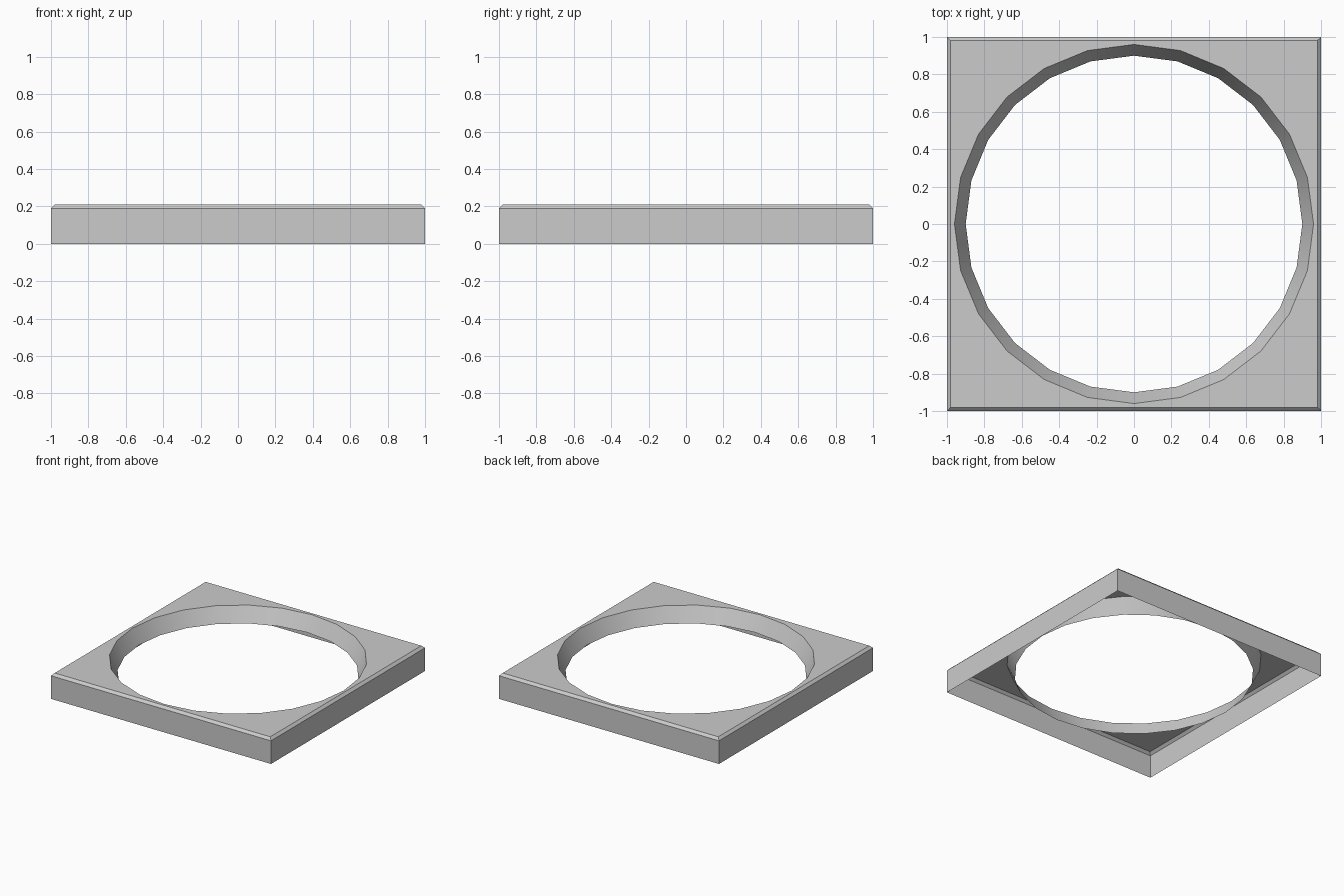
import bpy, bmesh, math

if "Cube" in bpy.data.objects:
    bpy.data.objects.remove(bpy.data.objects["Cube"])

SIDES = 24
bm = bmesh.new()


def loop(points, z):
    """Closed ring of vertices at height z."""
    return [bm.verts.new((x, y, z)) for x, y in points]


def square(half):
    return [(-half, -half), (half, -half), (half, half), (-half, half)]


def circle(r):
    return [(r * math.cos(2 * math.pi * i / SIDES), r * math.sin(2 * math.pi * i / SIDES))
            for i in range(SIDES)]


def skin(a, b):
    """Quads between two matching rings."""
    n = len(a)
    for i in range(n):
        j = (i + 1) % n
        bm.faces.new((a[i], a[j], b[j], b[i]))


# Open-bottomed outer walls with a chamfered top edge
base = loop(square(1.0), 0)
shoulder = loop(square(1.0), 0.19)
rim = loop(square(0.98), 0.21)
skin(base, shoulder)
skin(shoulder, rim)

# Tapered collar hanging from the round opening
collar_top = loop(circle(0.96), 0.21)
collar_low = loop(circle(0.90), 0.087)
skin(collar_top, collar_low)

# Flat top: each square corner fans to its quarter of the opening
q = SIDES // 4
for k in range(4):
    corner = rim[(k + 2) % 4]
    following = rim[(k + 3) % 4]
    for i in range(k * q, (k + 1) * q):
        bm.faces.new((corner, collar_top[(i + 1) % SIDES], collar_top[i]))
    bm.faces.new((corner, following, collar_top[((k + 1) * q) % SIDES]))

bmesh.ops.recalc_face_normals(bm, faces=bm.faces)
# Make the shell face outward
bm.faces.ensure_lookup_table()
if bm.faces[0].normal.y > 0:
    bmesh.ops.reverse_faces(bm, faces=bm.faces)

mesh = bpy.data.meshes.new("square_ring_frame")
bm.to_mesh(mesh)
bm.free()
frame = bpy.data.objects.new("square_ring_frame", mesh)
bpy.context.collection.objects.link(frame)
bpy.context.view_layer.objects.active = frame
frame.select_set(True)
bpy.ops.object.shade_smooth_by_angle(angle=math.radians(30))
